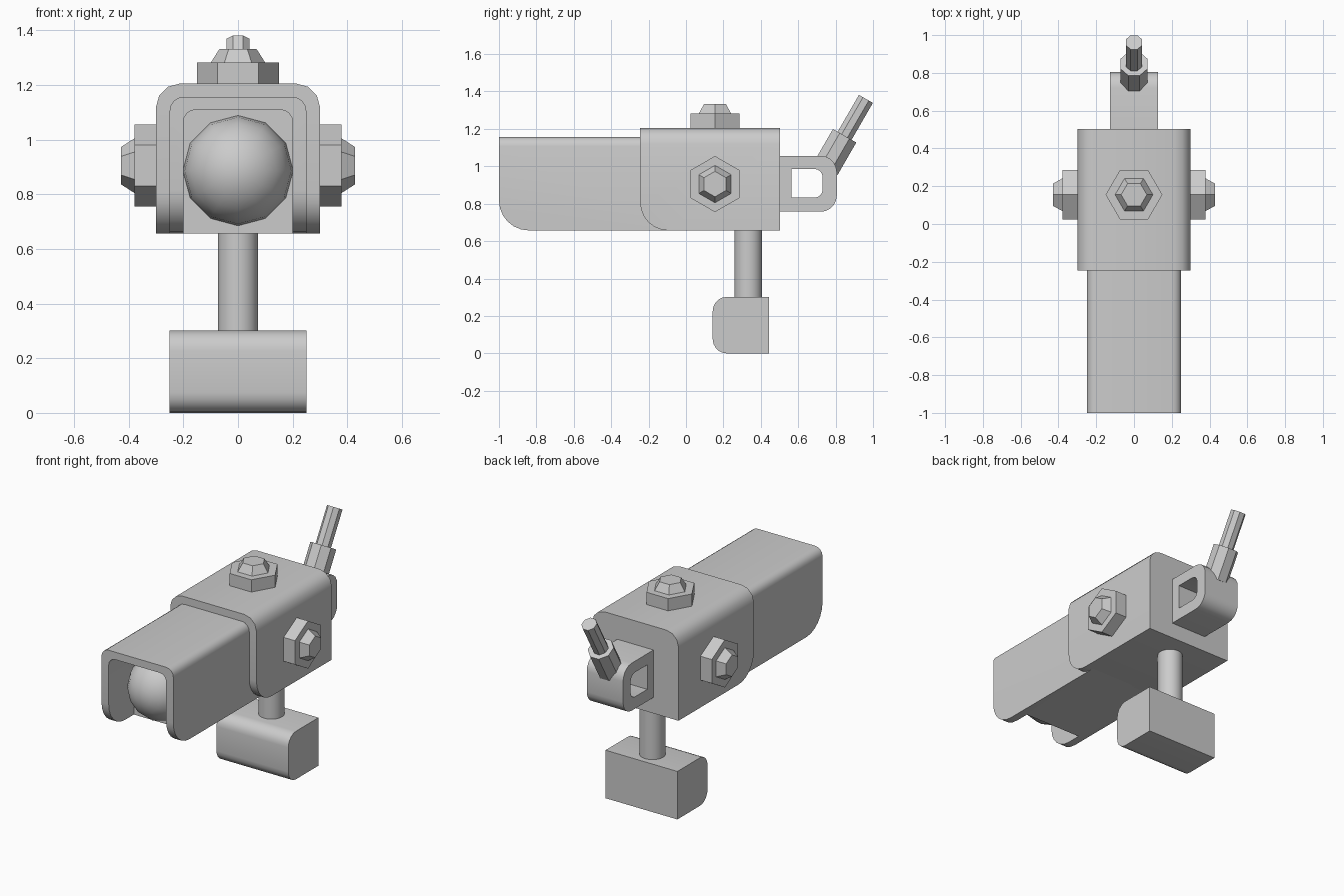
import bpy, bmesh
from math import pi, cos, sin, radians
from mathutils import Matrix, Vector

if "Cube" in bpy.data.objects:
    bpy.data.objects.remove(bpy.data.objects["Cube"])


def finish(name, bm, angle=40):
    bmesh.ops.recalc_face_normals(bm, faces=bm.faces)
    me = bpy.data.meshes.new(name)
    bm.to_mesh(me)
    bm.free()
    ob = bpy.data.objects.new(name, me)
    bpy.context.collection.objects.link(ob)
    smooth(ob, angle)
    return ob


def activate(ob):
    bpy.ops.object.select_all(action='DESELECT')
    ob.select_set(True)
    bpy.context.view_layer.objects.active = ob


def smooth(ob, angle=40):
    activate(ob)
    bpy.ops.object.shade_smooth_by_angle(angle=radians(angle))


def box(name, lo, hi, rounds=()):
    """Box from corner to corner; rounds = (edge signs, radius, segments)."""
    lo, hi = Vector(lo), Vector(hi)
    mid, half = (lo + hi) / 2, (hi - lo) / 2
    bm = bmesh.new()
    bmesh.ops.create_cube(bm, size=2)
    jobs = []
    for signs, radius, segs in rounds:
        for e in bm.edges:
            m = (e.verts[0].co + e.verts[1].co) / 2
            if (m - Vector(signs)).length < 0.01:
                jobs.append((e, radius, segs))
    bmesh.ops.transform(bm, verts=bm.verts,
                        matrix=Matrix.Translation(mid) @ Matrix.Diagonal((*half, 1)))
    for e, radius, segs in jobs:
        bmesh.ops.bevel(bm, geom=[e], offset=radius, segments=segs,
                        profile=0.5, affect='EDGES')
    return finish(name, bm)


def lathe(name, profile, sides, matrix, phase=0.0):
    """Capped turned shape from (radius, height) points along local z."""
    bm = bmesh.new()
    rings = [[bm.verts.new((r * cos(phase + 2 * pi * i / sides),
                            r * sin(phase + 2 * pi * i / sides), h))
              for i in range(sides)] for r, h in profile]
    for a, b in zip(rings, rings[1:]):
        for i in range(sides):
            j = (i + 1) % sides
            bm.faces.new((a[i], a[j], b[j], b[i]))
    bm.faces.new(rings[0])
    bm.faces.new(rings[-1])
    bm.transform(matrix)
    return finish(name, bm)


def cut(ob, cutter):
    cutter.hide_render = True
    mod = ob.modifiers.new("cut", 'BOOLEAN')
    mod.operation, mod.object, mod.solver = 'DIFFERENCE', cutter, 'EXACT'
    activate(ob)
    bpy.ops.object.modifier_apply(modifier=mod.name)
    bpy.data.objects.remove(cutter)
    smooth(ob)


def top_edges(r, n):
    return [((-1, 0, 1), r, n), ((1, 0, 1), r, n)]


# Front barrel with open channel around the ball
barrel = box("barrel", (-0.25, -1, 0.657), (0.25, -0.08, 1.157),
             top_edges(0.05, 4) + [((0, -1, -1), 0.16, 6)])
cut(barrel, box("channel_cutter", (-0.2, -1.2, 0.5), (0.2, -0.75, 1.11),
                top_edges(0.045, 4)))

# Ball set in the channel
bm = bmesh.new()
bmesh.ops.create_uvsphere(bm, u_segments=12, v_segments=12, radius=0.202)
bm.transform(Matrix.Translation((0, -0.75, 0.887)) @ Matrix.Rotation(pi / 2, 4, 'X'))
finish("ball", bm, 80)

# Main housing
box("housing", (-0.3, -0.245, 0.657), (0.3, 0.503, 1.205),
    top_edges(0.085, 3) + [((0, -1, -1), 0.15, 6)])

# Hex bolts on the top and both sides
bolt = [(0.15, -0.02), (0.15, 0.08), (0.1, 0.08), (0.068, 0.13)]
lathe("top_bolt", bolt, 6, Matrix.Translation((0, 0.155, 1.202)))
for name, s in (("right_bolt", 1), ("left_bolt", -1)):
    lathe(name, bolt, 6, Matrix.Translation((s * 0.299, 0.155, 0.905))
          @ Matrix.Rotation(s * pi / 2, 4, 'Y'))

# Neck and foot
lathe("neck", [(0.074, 0.25), (0.074, 0.7)], 24, Matrix.Translation((0, 0.333, 0)))
box("foot", (-0.25, 0.143, 0), (0.25, 0.443, 0.302),
    [((0, -1, 1), 0.075, 5), ((0, -1, -1), 0.075, 5)])

# Rear lug with a window
lug = box("rear_lug", (-0.126, 0.45, 0.757), (0.126, 0.806, 1.056),
          [((0, 1, 1), 0.085, 5), ((0, 1, -1), 0.085, 5)])
cut(lug, box("window_cutter", (-0.3, 0.565, 0.832), (0.3, 0.731, 0.986),
             [((0, 1, 1), 0.045, 4), ((0, 1, -1), 0.045, 4)]))

# Tilted sleeve and rod
tilt = Matrix.Translation((0, 0.848, 1.163)) @ Matrix.Rotation(radians(-30), 4, 'X')
flat = 1 / cos(pi / 8)
lathe("sleeve", [(0.072 * flat, -0.2), (0.072 * flat, 0)], 8, tilt, pi / 8)
lathe("rod", [(0.043 * flat, -0.05), (0.043 * flat, 0.228)], 8, tilt, pi / 8)
